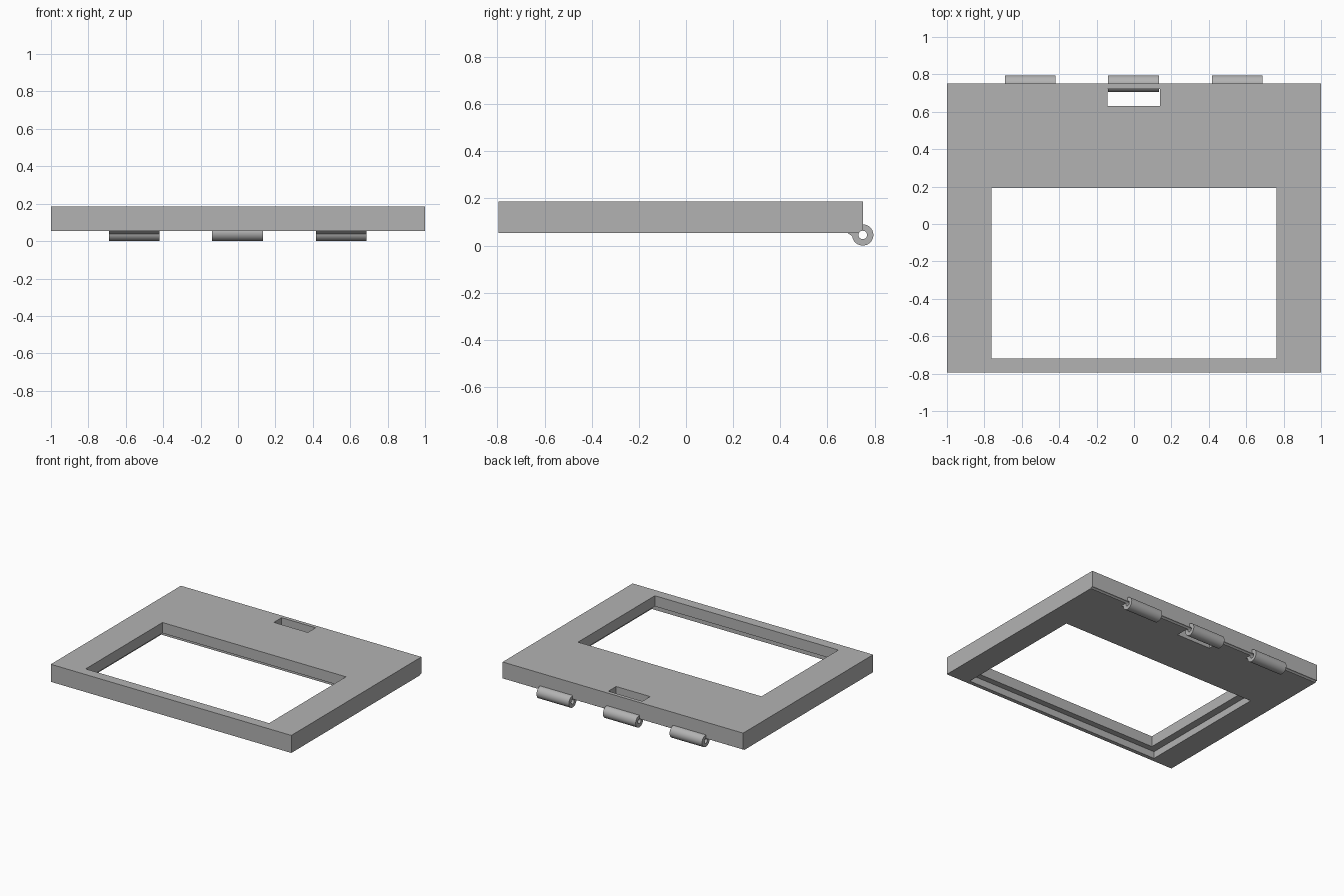
import bpy, bmesh, math

cube = bpy.data.objects.get("Cube")
if cube:
    bpy.data.objects.remove(cube, do_unlink=True)

grey = bpy.data.materials.new("plain_grey")
grey.use_nodes = True
colour = (0.45, 0.45, 0.45, 1)
grey.diffuse_color = colour
grey.node_tree.nodes["Principled BSDF"].inputs["Base Color"].default_value = colour

BOTTOM, TOP = 0.054, 0.186
FRONT, BACK = -0.795, 0.75
PIN_Z, OUTER, INNER = 0.045, 0.045, 0.018


def finish(name, bm):
    bmesh.ops.recalc_face_normals(bm, faces=bm.faces)
    mesh = bpy.data.meshes.new(name)
    bm.to_mesh(mesh)
    bm.free()
    mesh.materials.append(grey)
    ob = bpy.data.objects.new(name, mesh)
    bpy.context.collection.objects.link(ob)
    return ob


def prism(name, profile, x0, x1):
    """Extrude a closed (y, z) profile along x."""
    bm = bmesh.new()
    face = bm.faces.new([bm.verts.new((x0, y, z)) for y, z in profile])
    ext = bmesh.ops.extrude_face_region(bm, geom=[face])["geom"]
    verts = [g for g in ext if isinstance(g, bmesh.types.BMVert)]
    bmesh.ops.translate(bm, verts=verts, vec=(x1 - x0, 0, 0))
    return finish(name, bm)


def block(name, x0, x1, y0, y1, z0, z1):
    return prism(name, [(y0, z0), (y1, z0), (y1, z1), (y0, z1)], x0, x1)


def circle(radius, sides=40):
    turns = [math.tau * i / sides for i in range(sides)]
    return [(BACK + radius * math.cos(a), PIN_Z + radius * math.sin(a)) for a in turns]


def select_only(ob):
    bpy.ops.object.select_all(action="DESELECT")
    ob.select_set(True)
    bpy.context.view_layer.objects.active = ob


def tube(name, x0, x1):
    """Hollow hinge barrel along x."""
    bm = bmesh.new()
    rings = [[bm.verts.new((x, y, z)) for y, z in circle(r)]
             for x, r in ((x0, OUTER), (x1, OUTER), (x1, INNER), (x0, INNER))]
    for k, ring in enumerate(rings):
        other = rings[(k + 1) % 4]
        for i in range(len(ring)):
            j = (i + 1) % len(ring)
            bm.faces.new((ring[i], ring[j], other[j], other[i]))
    ob = finish(name, bm)
    select_only(ob)
    bpy.ops.object.shade_smooth_by_angle(angle=math.radians(35))
    return ob


# Frame plate with window, underside rebate, slot and pin groove
frame = block("frame_plate", -1, 1, FRONT, BACK, BOTTOM, TOP)
cutters = [
    block("window_cutter", -0.763, 0.763, -0.72, 0.193, 0, 0.3),
    block("rebate_cutter", -0.82, 0.82, -0.765, 0.26, 0, BOTTOM + 0.052),
    block("slot_cutter", -0.143, 0.14, 0.63, 0.722, 0, 0.3),
    prism("pin_groove_cutter", circle(INNER), -1.1, 1.1),
]
for cutter in cutters:
    cutter.hide_render = True
    mod = frame.modifiers.new("cut", "BOOLEAN")
    mod.operation = "DIFFERENCE"
    mod.solver = "EXACT"
    mod.object = cutter
    select_only(frame)
    bpy.ops.object.modifier_apply(modifier=mod.name)
    bpy.data.objects.remove(cutter, do_unlink=True)

# Hinge barrels, the outer two with a small fillet under the plate
for side, x0, x1 in (("right", -0.69, -0.42), ("middle", -0.138, 0.134), ("left", 0.417, 0.687)):
    tube(side + "_hinge_barrel", x0, x1)
    if side != "middle":
        prism(side + "_hinge_fillet",
              [(0.685, BOTTOM), (0.72, BOTTOM), (0.707, 0.038)], x0, x1)
